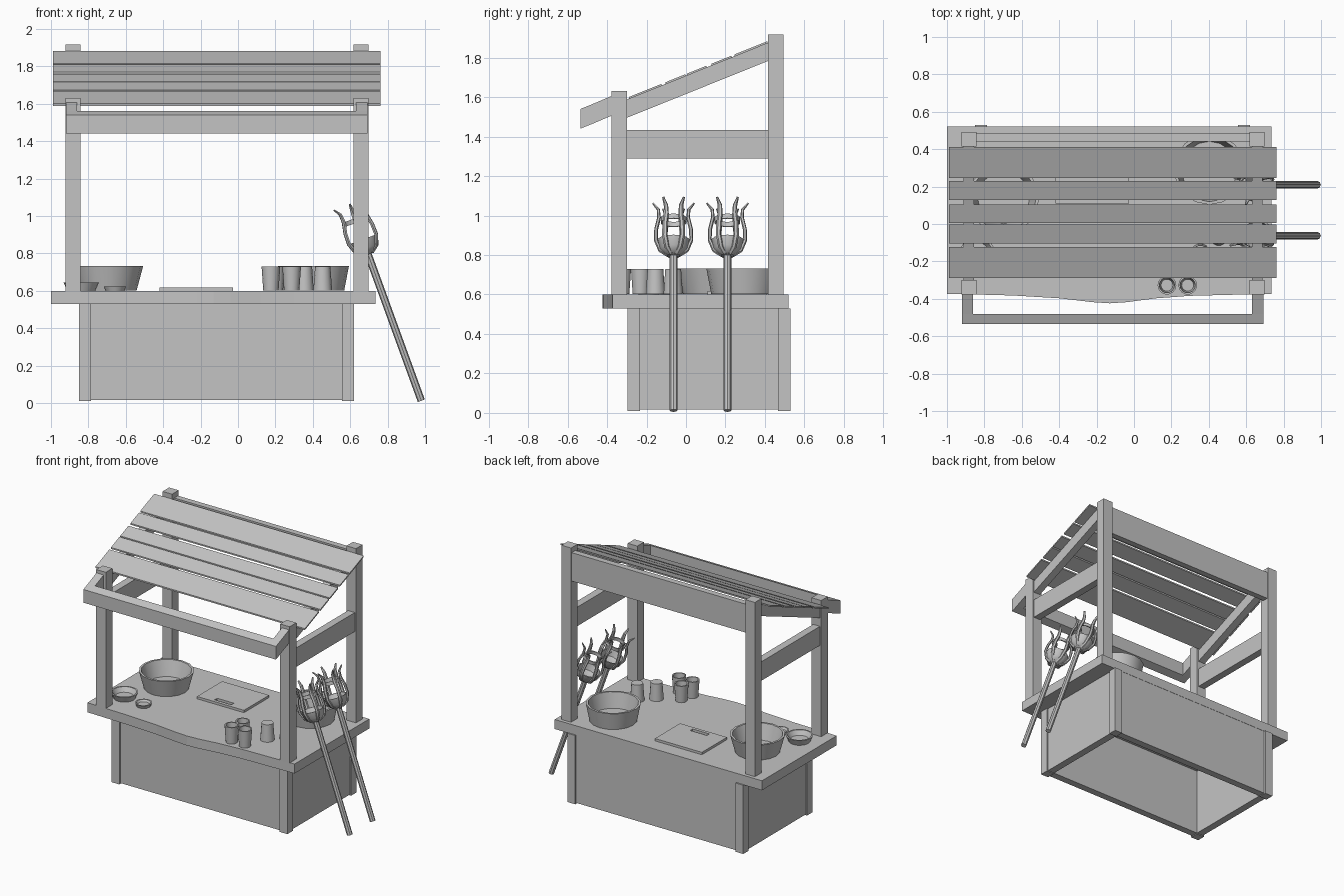
import bpy, bmesh, math
from mathutils import Vector, Matrix

if "Cube" in bpy.data.objects:
    bpy.data.objects.remove(bpy.data.objects["Cube"])

grey = bpy.data.materials.new("weathered_grey")
grey.diffuse_color = (0.55, 0.55, 0.55, 1)
grey.use_nodes = True
grey.node_tree.nodes["Principled BSDF"].inputs["Base Color"].default_value = grey.diffuse_color


def finish(name, bm, smooth=False):
    bmesh.ops.recalc_face_normals(bm, faces=bm.faces)
    me = bpy.data.meshes.new(name)
    bm.to_mesh(me)
    bm.free()
    me.materials.append(grey)
    ob = bpy.data.objects.new(name, me)
    bpy.context.collection.objects.link(ob)
    if smooth:
        bpy.ops.object.select_all(action='DESELECT')
        ob.select_set(True)
        bpy.context.view_layer.objects.active = ob
        bpy.ops.object.shade_smooth_by_angle(angle=math.radians(35))
    return ob


def prism(bm, pts, offset):
    """Extrude a flat outline by an offset vector."""
    a = [bm.verts.new(p) for p in pts]
    b = [bm.verts.new(Vector(p) + Vector(offset)) for p in pts]
    bm.faces.new(a)
    bm.faces.new(b)
    for i in range(len(a)):
        j = (i + 1) % len(a)
        bm.faces.new((a[i], a[j], b[j], b[i]))


def beams(name, *specs):
    """Each spec: x0, x1, y0, y1, bottom z at y0, top z at y0, rise along y."""
    bm = bmesh.new()
    for x0, x1, y0, y1, z0, z1, rise in specs:
        prism(bm, [(x0, y0, z0), (x0, y1, z0 + rise), (x0, y1, z1 + rise), (x0, y0, z1)],
              (x1 - x0, 0, 0))
    return finish(name, bm)


def lathe(bm, profile, n, mat):
    """Revolve (radius, height) pairs; zero radius closes the surface."""
    rings = []
    for r, h in profile:
        if r == 0:
            rings.append([bm.verts.new(mat @ Vector((0, 0, h)))] * n)
        else:
            rings.append([bm.verts.new(mat @ Vector((r * math.cos(math.tau * i / n),
                          r * math.sin(math.tau * i / n), h))) for i in range(n)])
    for a, b in zip(rings, rings[1:]):
        for i in range(n):
            j = (i + 1) % n
            vs = list(dict.fromkeys((a[i], a[j], b[j], b[i])))
            if len(vs) > 2:
                bm.faces.new(vs)


def vessel(name, x, y, z, r_base, r_top, h, wall, n, flip=False):
    bm = bmesh.new()
    mat = Matrix.Translation((x, y, z))
    if flip:
        mat = Matrix.Translation((x, y, z + h)) @ Matrix.Rotation(math.pi, 4, 'X')
    lathe(bm, [(0, 0), (r_base, 0), (r_top, h), (r_top - wall, h),
               (r_base - wall, wall), (0, wall)], n, mat)
    return finish(name, bm, True)


# Counter top with a gently bowed front edge
bm = bmesh.new()
prism(bm, [(-1, .52, .528), (-1, -.373, .528), (-.65, -.382, .528), (-.4, -.397, .528),
           (-.22, -.418, .528), (-.13, -.424, .528), (-.04, -.418, .528), (.12, -.397, .528),
           (.3, -.384, .528), (.735, -.373, .528), (.735, .52, .528)], (0, 0, .072))
finish("counter_top", bm)

# Base: corner legs and panels, open underneath
beams("base_legs", *[(x, x + .065, y, y + .065, .01, .53, 0)
                     for x in (-.85, .556) for y in (-.297, .465)])
beams("base_panels",
      (-.79, .56, -.285, -.231, .016, .53, 0), (-.79, .56, .464, .518, .016, .53, 0),
      (-.84, -.784, -.24, .47, .016, .53, 0), (.555, .611, -.24, .47, .016, .53, 0))

# Upright posts
beams("front_posts", *[(x, x + .08, -.378, -.299, .598, 1.63, 0) for x in (-.922, .617)])
beams("back_posts", *[(x, x + .08, .415, .493, .598, 1.918, 0) for x in (-.922, .617)])

# Side rails, sloping rafters and the top back beam
sides = ((-.912, -.855), (.63, .687))
beams("side_rails", *[(a, b, -.30, .416, 1.288, 1.432, 0) for a, b in sides])
beams("rafters", *[(a, b, -.30, .416, 1.495, 1.588, .288) for a, b in sides])
beams("back_beam", (-.85, .625, .44, .485, 1.665, 1.88, 0))

# Awning frame projecting at the front
beams("awning_arms", *[(a, b, -.48, -.374, 1.462, 1.562, .045)
                       for a, b in ((-.92, -.86), (.632, .692))])
beams("awning_front_beam", (-.92, .692, -.535, -.48, 1.44, 1.54, .022))

# Roof planks
spans = ((.246, .412), (.128, .231), (.006, .104), (-.105, -.003), (-.29, -.124))
beams("roof_planks", *[(-.99, .763, a, b, 1.706 + .403 * a, 1.717 + .403 * a, .403 * (b - a))
                       for a, b in spans])

# Bowls and dishes
vessel("left_bowl", -.697, .14, .602, .155, .19, .13, .016, 16)
vessel("right_bowl", .403, .293, .602, .165, .19, .13, .016, 16)
vessel("large_dish", -.838, -.16, .6, .075, .095, .045, .012, 16)
vessel("small_dish", -.658, -.19, .6, .05, .06, .024, .01, 12)

# Cups, some standing upside down
for i, (x, y, flip) in enumerate(((.176, -.327, False), (.287, -.327, False), (.2, -.23, False),
                                  (.355, -.155, True), (.453, -.065, True))):
    vessel(f"cup_{i + 1}", x, y, .602, .041, .05, .128, .009, 14, flip)

# Cutting board with a grip slot
beams("cutting_board",
      (-.42, -.027, .165, .41, .598, .618, 0), (-.42, -.027, .11, .135, .598, .618, 0),
      (-.42, -.29, .135, .165, .598, .618, 0), (-.15, -.027, .135, .165, .598, .618, 0))

# Two long pronged tools leaning on the counter
foot, neck = Vector((.98, 0, .012)), Vector((.697, 0, .79))
axis = (neck - foot).normalized()
side = Vector((axis.z, 0, -axis.x))
length = (neck - foot).length
prong = [(.03, .01), (.068, .035), (.09, .09), (.088, .15), (.074, .21), (.077, .255), (.105, .29)]
for k, y in enumerate((-.063, .21)):
    mat = Matrix((side, (0, 1, 0), axis)).transposed().to_4x4()
    mat = Matrix.Translation((foot.x, y, foot.z)) @ mat
    head = mat @ Matrix.Translation((0, 0, length))
    # handle
    bm = bmesh.new()
    lathe(bm, [(0, 0), (.02, 0), (.02, length + .01), (0, length + .01)], 8, mat)
    finish(f"tool_handle_{k + 1}", bm, True)
    # scoop and binding ring
    bm = bmesh.new()
    lathe(bm, [(0, 0), (.045, .012), (.07, .04), (.083, .09), (.075, .09),
               (.06, .045), (0, .02)], 14, head)
    finish(f"tool_scoop_{k + 1}", bm, True)
    bm = bmesh.new()
    lathe(bm, [(.066, .185), (.066, .21), (.058, .21), (.058, .185), (.066, .185)], 14, head)
    bmesh.ops.remove_doubles(bm, verts=bm.verts, dist=1e-5)
    finish(f"tool_ring_{k + 1}", bm, True)
    # curved prongs, tapering to the tip
    bm = bmesh.new()
    for q in range(6):
        turn = head @ Matrix.Rotation((q + .5) * math.pi / 3, 4, 'Z')
        rings = []
        for i, (r, h) in enumerate(prong):
            p0, p1 = prong[max(i - 1, 0)], prong[min(i + 1, 6)]
            t = Vector((p1[0] - p0[0], 0, p1[1] - p0[1])).normalized()
            nrm = Vector((t.z, 0, -t.x))
            w = .014 if i < 5 else (.012 if i == 5 else .006)
            rings.append([bm.verts.new(turn @ (Vector((r, 0, h)) + nrm * (w * .7 * math.cos(a))
                          + Vector((0, w * math.sin(a), 0))))
                          for a in (math.tau * s / 6 for s in range(6))])
        for a, b in zip(rings, rings[1:]):
            for s in range(6):
                bm.faces.new((a[s], a[(s + 1) % 6], b[(s + 1) % 6], b[s]))
        bm.faces.new(rings[0])
        bm.faces.new(rings[-1])
    finish(f"tool_prongs_{k + 1}", bm, True)
